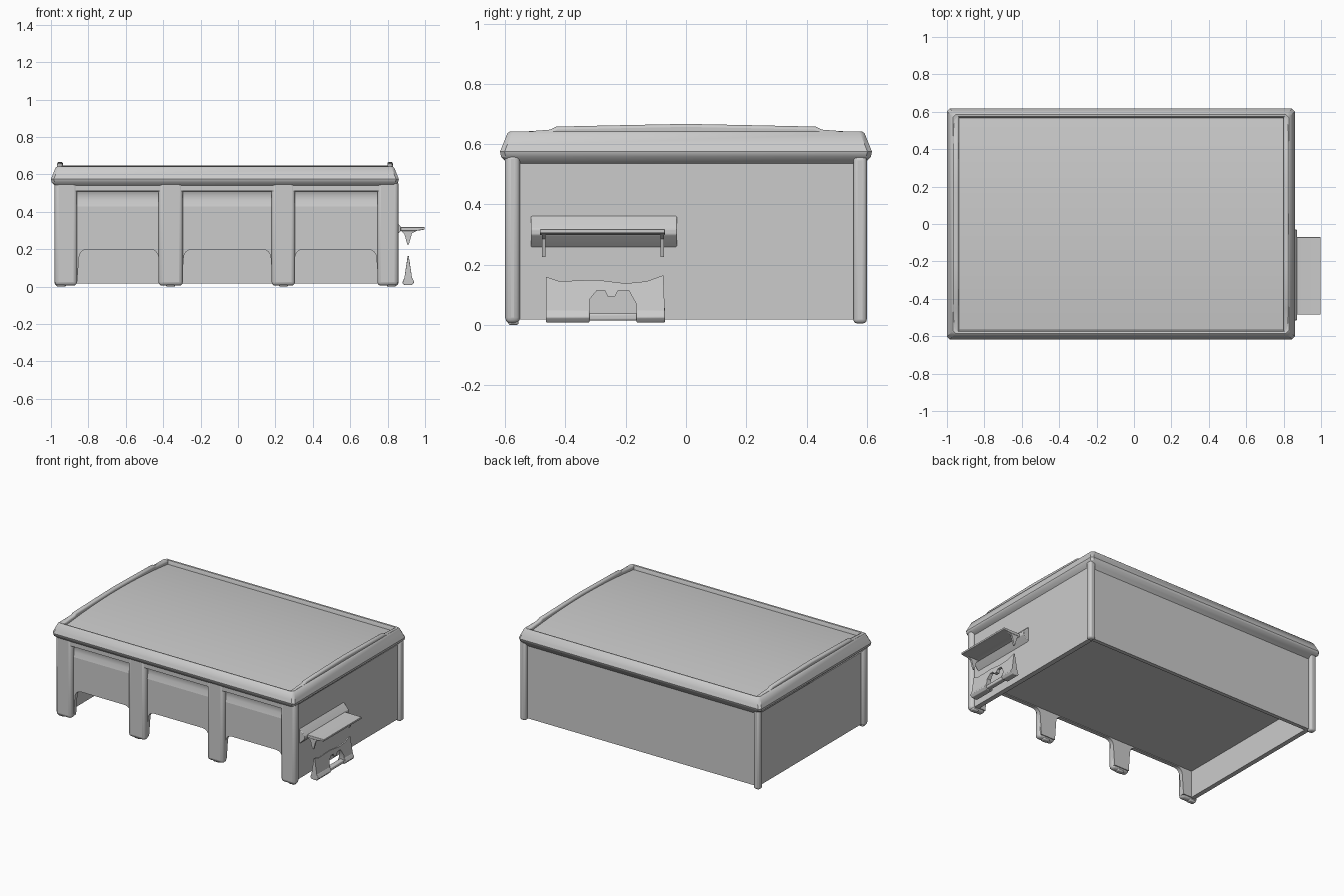
import bpy, bmesh, math

if "Cube" in bpy.data.objects:
    bpy.data.objects.remove(bpy.data.objects["Cube"])

def finish(name, bm, bevel=0.0):
    bmesh.ops.recalc_face_normals(bm, faces=bm.faces)
    me = bpy.data.meshes.new(name)
    bm.to_mesh(me)
    bm.free()
    ob = bpy.data.objects.new(name, me)
    bpy.context.collection.objects.link(ob)
    if bevel:
        m = ob.modifiers.new("bevel", 'BEVEL')
        m.width, m.segments, m.limit_method = bevel, 3, 'ANGLE'
    bpy.ops.object.select_all(action='DESELECT')
    ob.select_set(True)
    bpy.context.view_layer.objects.active = ob
    bpy.ops.object.shade_smooth_by_angle(angle=math.radians(35))
    return ob

def prism(name, pts, axis, a, b, bevel=0.0):
    """Extrude a 2D outline along x (pts are y,z) or y (pts are x,z)."""
    bm = bmesh.new()
    def put(p, t):
        return bm.verts.new((t, p[0], p[1]) if axis == 'x' else (p[0], t, p[1]))
    lo = [put(p, a) for p in pts]
    hi = [put(p, b) for p in pts]
    n = len(pts)
    bm.faces.new(lo)
    bm.faces.new(hi)
    for i in range(n):
        bm.faces.new((lo[i], lo[(i + 1) % n], hi[(i + 1) % n], hi[i]))
    return finish(name, bm, bevel)

def box(name, x0, x1, y0, y1, z0, z1, bevel=0.0):
    return prism(name, [(y0, z0), (y1, z0), (y1, z1), (y0, z1)], 'x', x0, x1, bevel)

def ring(name, profile, cx, hx, hy):
    """Sweep an (inset, z) profile round a rectangle with clipped corners."""
    bm = bmesh.new()
    loops = []
    for d, z in profile:
        X, Y, c = hx - d, hy - d, 0.015
        xy = [(-X + c, -Y), (X - c, -Y), (X, -Y + c), (X, Y - c),
              (X - c, Y), (-X + c, Y), (-X, Y - c), (-X, -Y + c)]
        loops.append([bm.verts.new((cx + x, y, z)) for x, y in xy])
    for k, l in enumerate(loops):
        m = loops[(k + 1) % len(loops)]
        for i in range(8):
            bm.faces.new((l[i], l[(i + 1) % 8], m[(i + 1) % 8], m[i]))
    return finish(name, bm)

# Ceiling over the open space below, and walls set back behind the corner posts
box("ceiling", -0.955, 0.83, -0.56, 0.57, 0.205, 0.60)
box("back_wall", -0.955, 0.83, 0.55, 0.577, 0.018, 0.56)
box("left_wall", -0.957, -0.925, -0.56, 0.57, 0.018, 0.56)
box("right_wall", 0.80, 0.834, -0.56, 0.57, 0.018, 0.56)

# Front skin with three round-cornered openings, up to the pockets
bays = [(-0.85, -0.425), (-0.29, 0.175), (0.305, 0.74)]
outline = [(-0.95, 0.02)]
r = 0.045
for a, b in bays:
    outline.append((a - 0.01, 0.02))
    for i in range(5):
        t = math.radians(180 - 22.5 * i)
        outline.append((a + r + r * math.cos(t), 0.2 - r + r * math.sin(t)))
    for i in range(5):
        t = math.radians(90 - 22.5 * i)
        outline.append((b - r + r * math.cos(t), 0.2 - r + r * math.sin(t)))
    outline.append((b + 0.01, 0.02))
outline += [(0.83, 0.02), (0.83, 0.43), (-0.95, 0.43)]
prism("front_panel", outline, 'y', -0.572, -0.545)

# Front pillars, softly rounded
for i, (a, b) in enumerate([(-0.98, -0.86), (-0.425, -0.295), (0.18, 0.305), (0.745, 0.857)]):
    box(f"front_pillar_{i}", a, b, -0.60, -0.55, 0.005, 0.57, 0.02)

# Slim corner posts at the back
for i, (a, b) in enumerate([(-0.98, -0.935), (0.812, 0.857)]):
    box(f"back_post_{i}", a, b, 0.555, 0.60, 0.005, 0.56, 0.014)

# Lintel and sloped pocket above each opening
lintel = [(-0.525, 0.575), (-0.597, 0.575), (-0.597, 0.512), (-0.57, 0.508), (-0.562, 0.49),
          (-0.565, 0.46), (-0.573, 0.428), (-0.55, 0.42), (-0.525, 0.49)]
for i, (a, b) in enumerate(bays):
    prism(f"lintel_{i}", lintel, 'x', a - 0.03, b + 0.03)

# Parapet, gable end caps and crowned roof
ring("parapet", [(0.042, 0.518), (0.022, 0.54), (0.004, 0.558), (0.0, 0.575), (0.008, 0.595),
                 (0.024, 0.635), (0.032, 0.642), (0.042, 0.64), (0.052, 0.61), (0.05, 0.56)], -0.07, 0.93, 0.617)
half = [(-0.585, 0.60), (-0.583, 0.638), (-0.45, 0.648), (-0.43, 0.658), (-0.2, 0.663), (0, 0.667)]
gable = half + [(-y, z) for y, z in half[-2::-1]]
for name, x0, x1 in [("left_gable", -0.968, -0.936), ("right_gable", 0.798, 0.828)]:
    prism(name, gable, 'x', x0, x1, 0.01)
crown = [(-0.575 + 1.15 * i / 16, 0.648 - 0.034 * (2 * i / 16 - 1) ** 2) for i in range(17)]
prism("roof", crown + [(y, z - 0.015) for y, z in crown[::-1]], 'x', -0.95, 0.81)

# Side awning with flared wall mount and end brackets
prism("side_awning", [(0.83, 0.325), (0.87, 0.318), (0.998, 0.318), (0.998, 0.305),
                      (0.95, 0.298), (0.87, 0.298), (0.83, 0.28)], 'y', -0.485, -0.07, 0.003)
prism("awning_mount", [(0.83, 0.365), (0.85, 0.345), (0.872, 0.318), (0.872, 0.30),
                       (0.85, 0.275), (0.83, 0.255)], 'y', -0.515, -0.03, 0.004)
bracket = [(0.865, 0.305), (0.97, 0.305), (0.93, 0.285), (0.913, 0.225), (0.905, 0.225), (0.89, 0.28)]
for i, y in enumerate((-0.478, -0.085)):
    prism(f"awning_bracket_{i}", bracket, 'y', y, y + 0.012)

# Upright seat back with a notched gap, on a rounded base
back = [(-0.465, 0.03), (-0.465, 0.16), (-0.42, 0.145), (-0.3, 0.15), (-0.2, 0.138),
        (-0.13, 0.145), (-0.075, 0.165), (-0.07, 0.03), (-0.165, 0.03), (-0.165, 0.07),
        (-0.19, 0.115), (-0.225, 0.115), (-0.235, 0.095), (-0.26, 0.095), (-0.27, 0.115),
        (-0.295, 0.115), (-0.32, 0.085), (-0.32, 0.03)]
bench = prism("bench_back", back, 'x', 0.887, 0.933)
for v in bench.data.vertices:
    v.co.x = 0.91 + (v.co.x - 0.91) * max(0.12, 1 - (v.co.z - 0.03) / 0.145)
base = [(0.878, 0.02), (0.89, 0.008), (0.93, 0.008), (0.943, 0.025), (0.93, 0.05), (0.91, 0.06), (0.888, 0.045)]
for i, (a, b) in enumerate([(-0.465, -0.32), (-0.165, -0.07)]):
    prism(f"bench_base_{i}", base, 'y', a, b, 0.004)
box("bench_rail", 0.895, 0.93, -0.325, -0.16, 0.015, 0.038, 0.006)

# Small feet bring the front legs down to the ground
for i, x in enumerate((-0.945, -0.36, 0.243, 0.82)):
    box(f"front_foot_{i}", x - 0.025, x + 0.025, -0.59, -0.555, 0.0, 0.03, 0.008)
